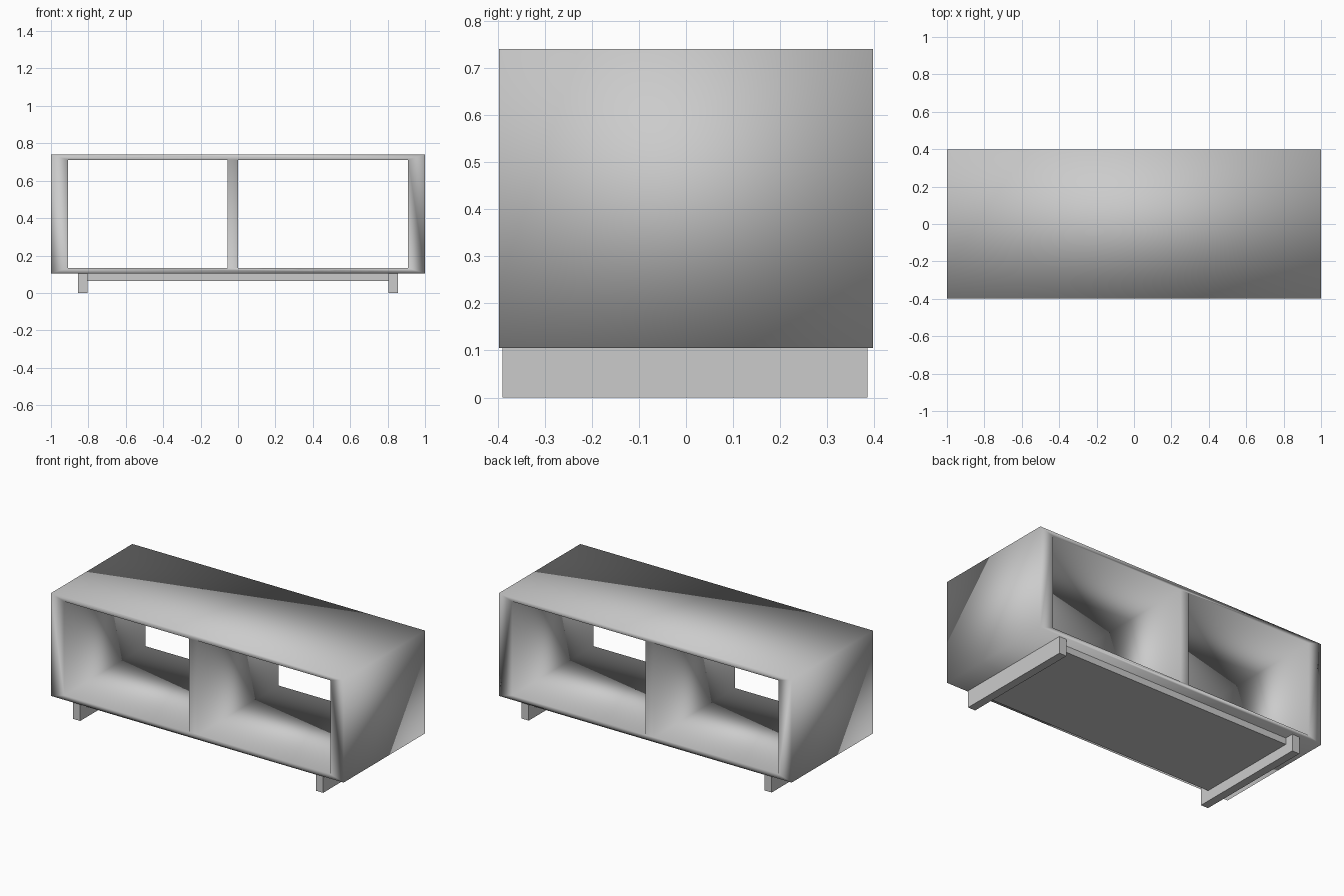
import bpy
import bmesh

cube = bpy.data.objects.get("Cube")
if cube:
    bpy.data.objects.remove(cube, do_unlink=True)

GREY = (0.6, 0.6, 0.6, 1)
paint = bpy.data.materials.new("light_grey")
paint.use_nodes = True
paint.diffuse_color = GREY
paint.node_tree.nodes["Principled BSDF"].inputs["Base Color"].default_value = GREY


def add_object(name, bm):
    bmesh.ops.recalc_face_normals(bm, faces=bm.faces[:])
    mesh = bpy.data.meshes.new(name)
    bm.to_mesh(mesh)
    bm.free()
    mesh.materials.append(paint)
    obj = bpy.data.objects.new(name, mesh)
    bpy.context.collection.objects.link(obj)
    return obj


def box(name, x, y, z):
    """Box from its (low, high) extent on each axis."""
    bm = bmesh.new()
    bmesh.ops.create_cube(bm, size=1)
    for v in bm.verts:
        v.co = [r[c > 0] for r, c in zip((x, y, z), v.co)]
    return add_object(name, bm)


def rectangle(x0, x1, z0, z1):
    return [(x0, z0), (x1, z0), (x1, z1), (x0, z1)]


# Cabinet shell: an outer box with two openings running front to back
FRONT, BACK = -0.397, 0.397
outline = rectangle(-1, 1, 0.105, 0.74)
openings = [rectangle(-0.91, -0.057, 0.133, 0.712),
            rectangle(0.0, 0.91, 0.133, 0.712)]

bm = bmesh.new()
rings = {}
for y in (FRONT, BACK):
    rings[y] = [[bm.verts.new((x, y, z)) for x, z in loop]
                for loop in [outline] + openings]
    out, left, right = rings[y]
    bm.faces.new((out[0], out[1], right[1], right[0], left[1], left[0]))  # lower rail
    bm.faces.new((out[2], out[3], left[3], left[2], right[3], right[2]))  # upper rail
    bm.faces.new((out[3], out[0], left[0], left[3]))                      # left stile
    bm.faces.new((out[1], out[2], right[2], right[1]))                    # right stile
    bm.faces.new((left[1], right[0], right[3], left[2]))                  # divider edge
for near, far in zip(rings[FRONT], rings[BACK]):
    for i in range(4):
        j = (i + 1) % 4
        bm.faces.new((near[i], near[j], far[j], far[i]))
cabinet = add_object("cabinet_shell", bm)
cabinet.data.shade_smooth()

# Base panel between the runners
box("base_panel", (-0.805, 0.805), (-0.33, 0.33), (0.065, 0.105))

# Long runner feet, one under each end
for name, side in (("left_runner", 1), ("right_runner", -1)):
    box(name, sorted((side * 0.805, side * 0.855)), (-0.39, 0.385), (0, 0.105))
